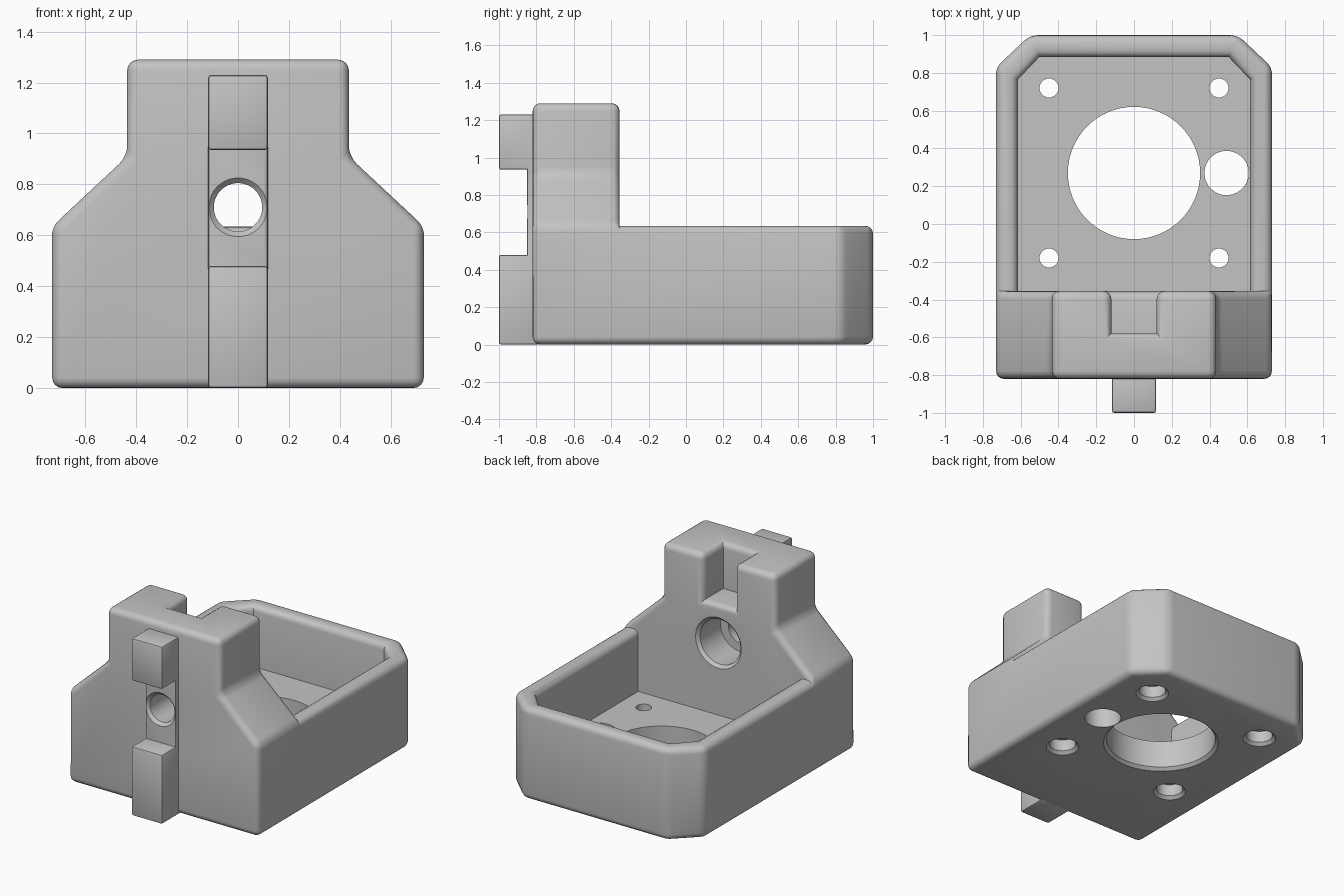
import bpy
import bmesh
from math import radians
from mathutils import Matrix, Vector

cube = bpy.data.objects.get("Cube")
if cube:
    bpy.data.objects.remove(cube)

grey = bpy.data.materials.new("plain grey")
grey.use_nodes = True
GREY = (0.55, 0.55, 0.55, 1)
grey.diffuse_color = GREY
grey.node_tree.nodes["Principled BSDF"].inputs["Base Color"].default_value = GREY

RIM, FLOOR, BACK = 0.635, 0.21, -0.355
SHOULDER, TOP = 0.91, 1.29


def finish(bm, name):
    bmesh.ops.recalc_face_normals(bm, faces=bm.faces[:])
    mesh = bpy.data.meshes.new(name)
    bm.to_mesh(mesh)
    bm.free()
    obj = bpy.data.objects.new(name, mesh)
    bpy.context.collection.objects.link(obj)
    return obj


def ring(bm, points, z, squeeze=1):
    return [bm.verts.new((x * squeeze, y, z)) for x, y in points]


def walls(bm, a, b):
    for i in range(len(a)):
        j = (i + 1) % len(a)
        bm.faces.new((a[i], a[j], b[j], b[i]))


def mirrored(half):
    return half + [(-x, y) for x, y in reversed(half)]


def cut(obj, cutter):
    mod = obj.modifiers.new("cut", "BOOLEAN")
    mod.operation = "DIFFERENCE"
    mod.solver = "EXACT"
    mod.object = cutter
    bpy.context.view_layer.objects.active = obj
    bpy.ops.object.modifier_apply(modifier=mod.name)


def discard(cutter):
    bpy.data.objects.remove(cutter)


def turned_cutter(steps, place, along_y=False):
    """Round stepped cutter from (distance, radius) pairs along its axis."""
    bm = bmesh.new()
    loops = []
    for dist, radius in steps:
        made = bmesh.ops.create_circle(bm, segments=64, radius=radius,
                                       matrix=Matrix.Translation((0, 0, dist)))
        loops.append(made["verts"])
    for a, b in zip(loops, loops[1:]):
        walls(bm, a, b)
    bm.faces.new(loops[0])
    bm.faces.new(loops[-1])
    if along_y:
        bm.transform(Matrix.Rotation(radians(-90), 4, "X"))
    bm.transform(Matrix.Translation(place))
    cutter = finish(bm, "hole_cutter")
    cutter.hide_render = True
    return cutter


def round_edges(obj, width, segments, wanted):
    bm = bmesh.new()
    bm.from_mesh(obj.data)
    bmesh.ops.remove_doubles(bm, verts=bm.verts[:], dist=0.0005)
    bmesh.ops.dissolve_limit(bm, angle_limit=radians(1),
                             verts=bm.verts[:], edges=bm.edges[:])
    bmesh.ops.recalc_face_normals(bm, faces=bm.faces[:])
    edges = [e for e in bm.edges if wanted(e)]
    bmesh.ops.bevel(bm, geom=edges, offset=width, offset_type="OFFSET",
                    segments=segments, profile=0.5, affect="EDGES",
                    clamp_overlap=True)
    bm.to_mesh(obj.data)
    bm.free()


def convex(e):
    return e.calc_face_angle_signed(0) > 0.1


def convex_or_shoulder(e):
    return convex(e) or all(abs(v.co.z - SHOULDER) < 0.01 for v in e.verts)


# Housing: open tray with a stepped block across the front
outer = mirrored([(0.73, BACK), (0.73, 0.83), (0.55, 1.0)])
outer += [(-0.73, -0.82), (0.73, -0.82)]
inner = mirrored([(0.615, BACK), (0.615, 0.765), (0.5, 0.885)])
bm = bmesh.new()
low, rim = ring(bm, outer, 0), ring(bm, outer, RIM)
lip, floor = ring(bm, inner, RIM), ring(bm, inner, FLOOR)
walls(bm, low, rim)
walls(bm, lip, floor)
bm.faces.new(low)
bm.faces.new(floor)
bm.faces.new(rim[:6] + lip[::-1])
base = [rim[0], lip[0], lip[5], rim[5], rim[6], rim[7]]
plan = [(v.co.x, v.co.y) for v in base]
squeeze = 0.435 / 0.73
mid, top = ring(bm, plan, SHOULDER, squeeze), ring(bm, plan, TOP, squeeze)
walls(bm, base, mid)
walls(bm, mid, top)
bm.faces.new(top)
housing = finish(bm, "housing")

# Open notch in the back of the block
bm = bmesh.new()
bmesh.ops.create_cube(bm, size=1)
bm.transform(Matrix.Translation((0, -0.34, 1.22)) @ Matrix.Diagonal((0.24, 0.48, 0.5, 1)))
notch = finish(bm, "notch_cutter")
cut(housing, notch)
discard(notch)
round_edges(housing, 0.042, 4, convex_or_shoulder)

# Guide rail on the front, with a gap in the middle
side = [(-1, 0), (-1, 0.48), (-0.85, 0.48), (-0.85, 0.935),
        (-1, 0.935), (-1, 1.23), (-0.78, 1.23), (-0.78, 0)]
bm = bmesh.new()
ends = [[bm.verts.new((x, y, z)) for y, z in side] for x in (-0.117, 0.117)]
walls(bm, *ends)
for end in ends:
    bm.faces.new(end)
rail = finish(bm, "front_guide_rail")
round_edges(rail, 0.012, 2, convex)

# Stepped bore running through rail and block
bore = turned_cutter([(-0.87, 0.135), (-0.83, 0.095), (-0.6, 0.095), (-0.6, 0.155),
                      (-0.375, 0.155), (-0.335, 0.195)], Vector((0, 0, 0.71)), True)
cut(housing, bore)
cut(rail, bore)
discard(bore)

# Floor openings: main, cable and four counterbored screw holes
screw = [(-0.02, 0.125), (0.02, 0.085), (0.1, 0.085), (0.1, 0.05), (0.3, 0.05)]
holes = [([(-0.02, 0.39), (0.02, 0.35), (0.3, 0.35)], (0, 0.27, 0)),
         ([(-0.1, 0.117), (0.3, 0.117)], (0.49, 0.27, 0))]
holes += [(screw, (x, y, 0)) for x in (-0.45, 0.45) for y in (-0.18, 0.72)]
for steps, place in holes:
    cutter = turned_cutter(steps, Vector(place))
    cut(housing, cutter)
    discard(cutter)

# Material and shading
for obj in (housing, rail):
    obj.data.materials.clear()
    obj.data.materials.append(grey)
    for poly in obj.data.polygons:
        poly.material_index = 0
    bpy.ops.object.select_all(action="DESELECT")
    obj.select_set(True)
    bpy.context.view_layer.objects.active = obj
    bpy.ops.object.shade_smooth_by_angle(angle=radians(32))
